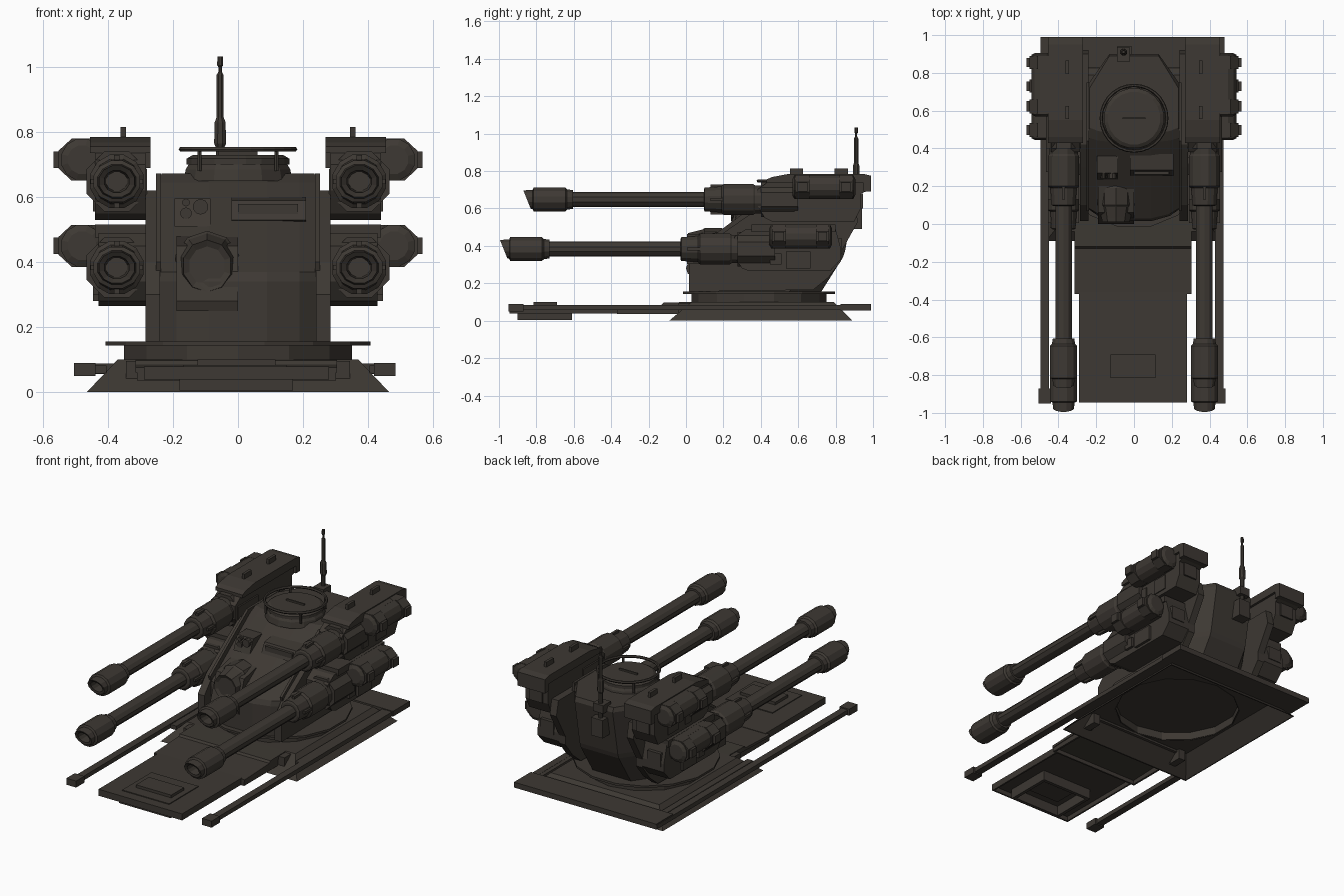
import bpy, bmesh, math
from mathutils import Vector

def material(name, col):
    m = bpy.data.materials.new(name)
    m.diffuse_color = (*col, 1)
    return m

STEEL = material("dark_brown_steel", (0.047, 0.040, 0.033))

def finish(bm, name):
    bmesh.ops.recalc_face_normals(bm, faces=bm.faces)
    me = bpy.data.meshes.new(name)
    bm.to_mesh(me)
    bm.free()
    me.materials.append(STEEL)
    ob = bpy.data.objects.new(name, me)
    bpy.context.collection.objects.link(ob)
    return ob

def loft(name, rings, caps=True):
    """Skin a list of equally sized point rings."""
    bm = bmesh.new()
    vs = [[bm.verts.new(p) for p in r] for r in rings]
    n = len(vs[0])
    for a, b in zip(vs, vs[1:]):
        for i in range(n):
            bm.faces.new((a[i], a[(i + 1) % n], b[(i + 1) % n], b[i]))
    if caps:
        bm.faces.new(vs[0])
        bm.faces.new(vs[-1])
    return finish(bm, name)

def box(name, x0, x1, y0, y1, z0, z1):
    ring = lambda z: [(x0, y0, z), (x1, y0, z), (x1, y1, z), (x0, y1, z)]
    return loft(name, [ring(z0), ring(z1)])

def side_plate(name, pts, x0, x1):
    """Extrude a (y, z) profile along x."""
    return loft(name, [[(x, y, z) for y, z in pts] for x in (x0, x1)])

def lathe(name, prof, n, origin, axis='Z', sx=1.0, tip=None, caps=True):
    """Revolve (position, radius) pairs round an axis; points before tip are cut slanted."""
    rings = []
    for h, r in prof:
        ring = []
        for i in range(n):
            a = 2 * math.pi * (i + 0.5) / n
            c, s = r * math.cos(a), r * math.sin(a)
            if axis == 'Z':
                p = Vector((c, s, h))
            else:
                k = 0.4 * s if tip is not None and h < tip else 0
                p = Vector((c * sx, h - k, s))
            ring.append(p + Vector(origin))
        rings.append(ring)
    return loft(name, rings, caps)

def carve(ob, cutter):
    """Boolean subtraction, removing the cutter afterwards."""
    cutter.hide_render = True
    mod = ob.modifiers.new("carve", 'BOOLEAN')
    mod.object = cutter
    mod.operation = 'DIFFERENCE'
    mod.solver = 'EXACT'
    bpy.context.view_layer.objects.active = ob
    bpy.ops.object.modifier_apply(modifier="carve")
    bpy.data.objects.remove(cutter)

def rect(x, y0, y1, z):
    return [(-x, y0, z), (x, y0, z), (x, y1, z), (-x, y1, z)]

# ---- base hull: sloped shell, open underneath, with a round opening in its roof
base = loft("base_hull", [rect(0.465, -0.09, 0.89, 0), rect(0.37, 0.03, 0.79, 0.1)])
carve(base, loft("hull_cutter", [rect(0.469, -0.094, 0.894, -0.01), rect(0.369, 0.031, 0.789, 0.093)]))
carve(base, lathe("ring_cutter", [(0.05, 0.356), (0.2, 0.356)], 14, (0, 0.39, 0)))

# ---- front deck, hollow underneath
side_plate("deck_step", [(-0.37, 0.06), (-0.37, 0.075), (-0.13, 0.085), (-0.12, 0.097),
                         (0.03, 0.1), (0.03, 0.08), (-0.1, 0.07)], -0.315, 0.305)
box("deck_plate", -0.29, 0.28, -0.945, -0.36, 0.066, 0.078)
for x in (-0.29, 0.27):
    box("deck_rim", x, x + 0.01, -0.945, -0.36, 0.038, 0.07)
    box("step_rim", x * 1.07, x * 1.07 + 0.012, -0.37, -0.03, 0.036, 0.075)
box("deck_rim_front", -0.28, 0.27, -0.945, -0.935, 0.038, 0.07)
box("step_rim_front", -0.31, 0.3, -0.37, -0.36, 0.036, 0.07)
for s in (-1, 1):
    box("deck_cheek", s * 0.3, s * 0.345, -0.04, 0.05, 0.03, 0.095)
box("deck_hatch", -0.17, 0.15, -0.885, -0.6, 0.07, 0.083)
box("deck_hatch_lid", -0.125, 0.115, -0.815, -0.69, 0.08, 0.1)
for y in (-0.9, -0.63):
    box("well_end", -0.18, 0.17, y, y + 0.02, 0.005, 0.07)
for x in (-0.18, 0.15):
    box("well_side", x, x + 0.02, -0.88, -0.63, 0.005, 0.07)
box("well_floor", -0.11, 0.1, -0.82, -0.69, 0.05, 0.07)

# ---- side rails and rear bar
for s in (-1, 1):
    c = -0.01 + s * 0.462
    box("side_rail", c - 0.022, c + 0.022, -0.95, 0.99, 0.057, 0.083)
    box("rail_pad", c - 0.033, c + 0.033, -0.95, -0.87, 0.05, 0.09)
    box("rail_flange", s * 0.405, s * 0.445, -0.02, 0.9, 0.057, 0.082)
box("rear_bar", -0.49, 0.48, 0.825, 0.99, 0.055, 0.088)

# ---- turret ring
lathe("turret_ring", [(0.09, 0.36), (0.146, 0.36)], 14, (0, 0.39, 0), caps=False)
lathe("turret_flange", [(0.143, 0.415), (0.156, 0.415)], 16, (0, 0.39, 0))

# ---- turret body
def plan(w, f, fc, b, z):
    half = [(0.09, f), (0.19, f + fc * 0.4), (w, f + fc), (w, b - 0.17), (0.13, b)]
    return [(x, y, z) for x, y in half] + [(-x, y, z) for x, y in reversed(half)]
loft("turret_body", [plan(0.25, 0.015, 0.07, 0.72, 0.15), plan(0.25, 0.015, 0.07, 0.84, 0.34),
                     plan(0.25, 0.03, 0.06, 0.85, 0.37), plan(0.25, 0.43, 0.03, 0.9, 0.645),
                     plan(0.235, 0.48, 0.03, 0.89, 0.672)])
for s in (-1, 1):
    side_plate("glacis_rail", [(0.08, 0.37), (0.07, 0.4), (0.44, 0.672), (0.75, 0.672), (0.75, 0.62), (0.45, 0.62)],
               s * 0.237, s * 0.252)

# ---- front mantlet drum
lathe("front_drum", [(0.02, 0.06), (0.01, 0.08), (0.035, 0.086), (0.09, 0.1), (0.1, 0.108), (0.19, 0.108),
                     (0.215, 0.09), (0.3, 0.08)], 10, (-0.095, 0, 0.388), 'Y', 0.95)
side_plate("drum_mount", [(0.01, 0.25), (0.0, 0.28), (0.06, 0.45), (0.2, 0.48), (0.2, 0.25)], -0.19, 0.0)

# ---- sights on the glacis
side_plate("sight_box", [(0.235, 0.51), (0.27, 0.595), (0.36, 0.595), (0.25, 0.51)], -0.195, -0.085)
for x, z, r in ((-0.115, 0.57, 0.024), (-0.16, 0.55, 0.018), (-0.16, 0.583, 0.012)):
    lathe("sight_lens", [(0.24, r), (0.3, r)], 10, (x, 0, z), 'Y')
side_plate("vision_block", [(0.255, 0.53), (0.285, 0.59), (0.37, 0.6), (0.27, 0.525)], -0.02, 0.21)
box("vision_slit", 0.0, 0.185, 0.262, 0.31, 0.548, 0.578)

# ---- cupola with hatch and rail
lathe("cupola", [(0.65, 0.172), (0.685, 0.165), (0.71, 0.15), (0.712, 0.13)], 14, (0, 0.56, 0))
lathe("cupola_lid", [(0.7, 0.16), (0.718, 0.16), (0.73, 0.14)], 20, (0, 0.56, 0))
box("lid_handle", -0.06, 0.06, 0.555, 0.565, 0.728, 0.74)
bpy.ops.mesh.primitive_torus_add(location=(0, 0.56, 0.747), major_radius=0.174, minor_radius=0.0085,
                                 major_segments=28, minor_segments=6)
rail = bpy.context.object
rail.name = "cupola_rail"
rail.data.materials.append(STEEL)
for i in range(4):
    a = math.pi * (i + 0.5) / 2
    lathe("rail_post", [(0.68, 0.007), (0.747, 0.007)], 6,
          (0.168 * math.cos(a), 0.56 + 0.168 * math.sin(a), 0))

# ---- antenna and rear fittings
box("antenna_box", -0.09, -0.01, 0.86, 0.94, 0.49, 0.6)
lathe("antenna", [(0.59, 0.013), (0.75, 0.013), (0.765, 0.02), (0.83, 0.018), (0.845, 0.012),
                  (0.975, 0.012), (0.985, 0.006), (1.0, 0.006), (1.005, 0.01), (1.033, 0.009)],
      8, (-0.055, 0.91, 0))
box("antenna_foot", -0.09, -0.02, 0.86, 0.935, 0.64, 0.69)

# ---- side gun mounts
INNER = [(0.015, 0.155), (0.015, 0.3), (0.1, 0.4), (0.2, 0.47), (0.3, 0.54), (0.42, 0.62), (0.9, 0.62),
         (0.92, 0.53), (0.83, 0.37), (0.83, 0.32), (0.76, 0.23), (0.68, 0.165)]
UPPER = [(0.42, 0.55), (0.38, 0.62), (0.38, 0.7), (0.45, 0.75), (0.96, 0.75), (0.96, 0.69), (0.935, 0.68),
         (0.935, 0.6), (0.9, 0.53), (0.46, 0.53)]
LOWER = [(0.3, 0.28), (0.26, 0.34), (0.26, 0.45), (0.32, 0.49), (0.8, 0.49), (0.83, 0.38),
         (0.83, 0.33), (0.77, 0.265), (0.34, 0.265)]

def gun(s, dy, z, tag):
    """Cannon with receiver, housing and side canister; dy shifts it along y."""
    x = s * 0.373
    lathe(tag + "_gun_receiver", [(0.095, 0.055), (0.1, 0.066), (0.19, 0.072), (0.2, 0.085), (0.36, 0.085),
          (0.37, 0.078), (0.5, 0.078), (0.51, 0.066), (0.58, 0.066)], 12, (x, dy, z), 'Y', 1.0)
    lathe(tag + "_gun_barrel", [(-0.64, 0.04), (0.12, 0.04)], 10, (x, dy, z), 'Y', 1.15)
    lathe(tag + "_gun_muzzle", [(-0.7, 0.03), (-0.845, 0.035), (-0.85, 0.05), (-0.82, 0.054), (-0.815, 0.066),
          (-0.645, 0.066), (-0.635, 0.056), (-0.605, 0.052)], 12, (x, dy, z), 'Y', 1.13, -0.83)
    for a in range(4):  # lugs round the receiver
        t = a * math.pi / 2
        cx, cz = x + 0.073 * math.cos(t), z + 0.073 * math.sin(t)
        box("receiver_lug", cx - 0.008, cx + 0.008, dy + 0.13, dy + 0.2, cz - 0.008, cz + 0.008)
    # octagonal housing behind the receiver
    lathe(tag + "_gun_housing", [(0.4, 0.1), (0.6, 0.1)], 8, (x, dy, z), 'Y')
    # canister on the outer side
    cz = z + 0.067
    lathe(tag + "_canister", [(0.57, 0.045), (0.58, 0.066), (0.895, 0.066), (0.905, 0.045)],
          12, (s * 0.48, dy, cz), 'Y', 1.0)
    for y0, y1 in ((0.585, 0.66), (0.82, 0.89)):  # tapered canister clamps
        lathe("canister_clamp", [(y0, 0.07), (y1, 0.07)], 8, (s * 0.483, dy, cz), 'Y', 1.08)
        box("clamp_pad", s * 0.54, s * 0.568, dy + y0 + 0.01, dy + y1 - 0.01, cz - 0.025, cz + 0.025)
    box("canister_cradle", s * 0.42, s * 0.49, dy + 0.59, dy + 0.885, cz - 0.06, cz + 0.064)

for s in (-1, 1):
    side_plate("mount_plate", INNER, s * 0.24, s * 0.285)
    side_plate("upper_mount", UPPER, s * 0.285, s * 0.44)
    side_plate("lower_mount", LOWER, s * 0.285, s * 0.43)
    side_plate("upper_roof", [(0.43, 0.735), (0.43, 0.755), (0.46, 0.768), (0.55, 0.785), (0.95, 0.785), (0.99, 0.775),
                              (0.99, 0.69), (0.95, 0.69), (0.95, 0.735)], s * 0.27, s * 0.455)
    box("lower_roof", s * 0.27, s * 0.44, 0.35, 0.8, 0.475, 0.515)
    gun(s, 0.0, 0.648, "upper")
    gun(s, -0.125, 0.383, "lower")
    for y in (0.59, 0.83):  # lifting grips
        box("lifting_grip", s * 0.345, s * 0.362, y - 0.035, y + 0.035, 0.78, 0.815)
    # access panels on the outer faces and square covers at the rear
    for y, z, w, h in ((0.61, 0.595, 0.03, 0.04), (0.76, 0.6, 0.05, 0.045),
                       (0.48, 0.33, 0.03, 0.03), (0.6, 0.325, 0.065, 0.045)):
        box("access_panel", s * 0.42, s * 0.446, y - w, y + w, z - h, z + h)
    box("rear_cover", s * 0.32, s * 0.41, 0.9, 0.945, 0.6, 0.68)
    box("rear_cover", s * 0.32, s * 0.41, 0.78, 0.835, 0.36, 0.44)
